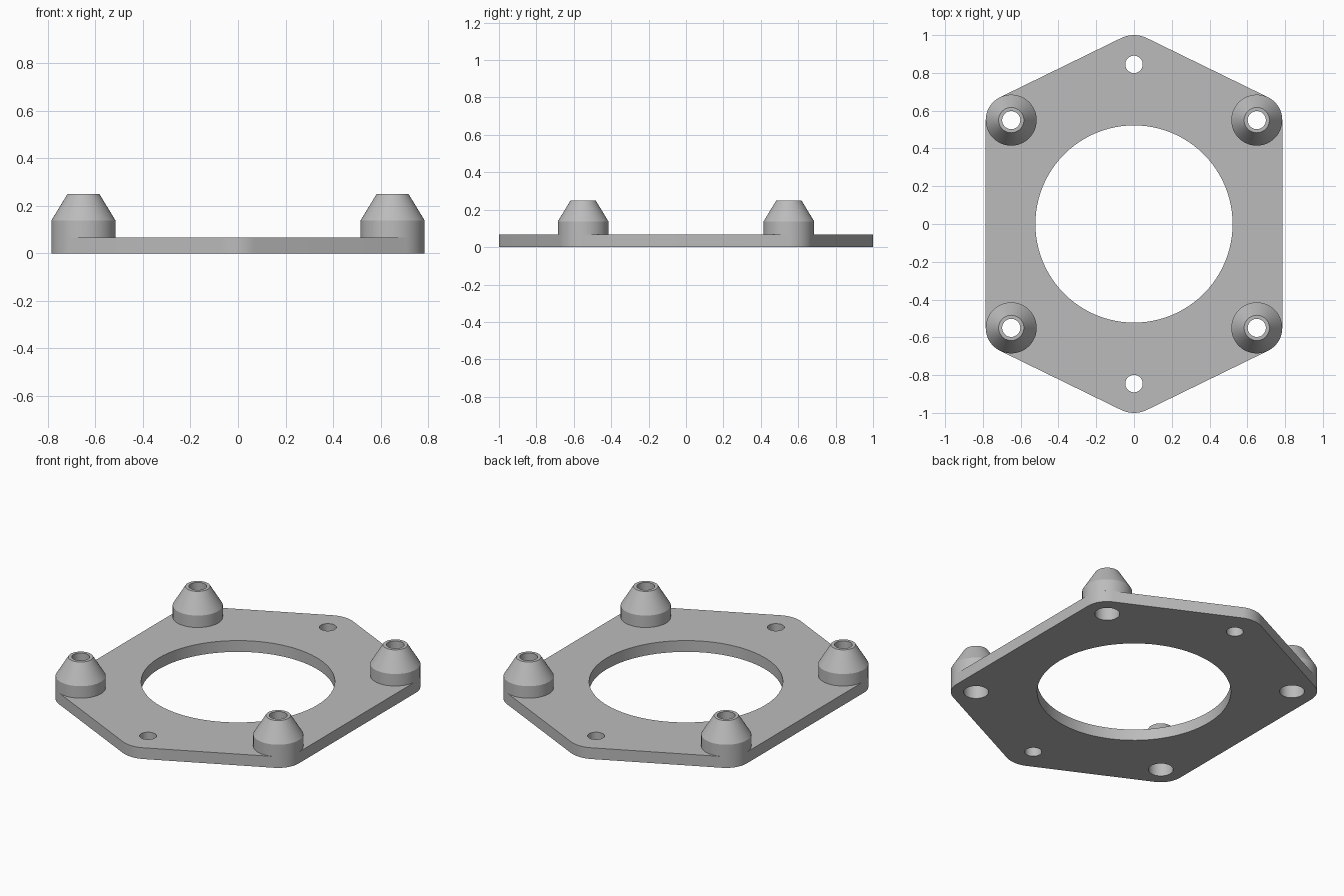
import bpy
import bmesh
from math import sin, cos, radians, pi

if "Cube" in bpy.data.objects:
    bpy.data.objects.remove(bpy.data.objects["Cube"], do_unlink=True)

grey = bpy.data.materials.new("plain_grey")
grey.use_nodes = True
grey.diffuse_color = (0.5, 0.5, 0.5, 1)
grey.node_tree.nodes["Principled BSDF"].inputs["Base Color"].default_value = (0.5, 0.5, 0.5, 1)

THICK = 0.067                       # plate thickness
BOSS_X, BOSS_Y, BOSS_R = 0.65, 0.55, 0.135
TIP_Y, TIP_R = 0.845, 0.155
BORE_R, SCREW_R = 0.067, 0.048
SLOPE = 64                          # normal direction of the slanted edges, degrees


def arc(cx, cy, r, start, end, steps):
    angles = [radians(start + (end - start) * i / steps) for i in range(steps + 1)]
    return [(cx + r * cos(a), cy + r * sin(a)) for a in angles]


def circle(cx, cy, r, steps=48):
    return arc(cx, cy, r, 0, 360, steps)[:-1]


def finish(name, bm):
    bmesh.ops.recalc_face_normals(bm, faces=bm.faces)
    mesh = bpy.data.meshes.new(name)
    bm.to_mesh(mesh)
    bm.free()
    mesh.materials.append(grey)
    obj = bpy.data.objects.new(name, mesh)
    bpy.context.collection.objects.link(obj)
    bpy.ops.object.select_all(action="DESELECT")
    obj.select_set(True)
    bpy.context.view_layer.objects.active = obj
    bpy.ops.object.shade_smooth_by_angle(angle=radians(25))
    return obj


# Plate: rounded hexagon outline with a large opening, two tip holes and four bores
half = (arc(BOSS_X, BOSS_Y, BOSS_R, 0, SLOPE, 12)
        + arc(0, TIP_Y, TIP_R, SLOPE, 180 - SLOPE, 12)
        + arc(-BOSS_X, BOSS_Y, BOSS_R, 180 - SLOPE, 180, 12))
corners = [(sx * BOSS_X, sy * BOSS_Y) for sx in (1, -1) for sy in (1, -1)]
loops = [half + [(-x, -y) for x, y in half], circle(0, 0, 0.522, 96)]
loops += [circle(0, s * TIP_Y, 0.046) for s in (1, -1)]
loops += [circle(x, y, BORE_R) for x, y in corners]

bm = bmesh.new()
for loop in loops:
    verts = [bm.verts.new((x, y, 0)) for x, y in loop]
    for a, b in zip(verts, verts[1:] + verts[:1]):
        bm.edges.new((a, b))
bmesh.ops.triangle_fill(bm, edges=bm.edges[:], use_beauty=True, normal=(0, 0, 1))
top = bmesh.ops.extrude_face_region(bm, geom=bm.faces[:], use_keep_orig=True)["geom"]
bmesh.ops.translate(bm, vec=(0, 0, THICK),
                    verts=[g for g in top if isinstance(g, bmesh.types.BMVert)])
finish("mounting_plate", bm)

# Standoffs: turned profile with a conical top and a stepped bore
profile = [(BOSS_R, THICK), (BOSS_R, 0.138), (0.067, 0.25), (SCREW_R, 0.25),
           (SCREW_R, 0.14), (BORE_R, 0.14), (BORE_R, THICK)]
for x, y in corners:
    bm = bmesh.new()
    verts = [bm.verts.new((r, 0, z)) for r, z in profile]
    edges = [bm.edges.new(pair) for pair in zip(verts, verts[1:])]
    bmesh.ops.spin(bm, geom=verts + edges, cent=(0, 0, 0), axis=(0, 0, 1),
                   angle=2 * pi, steps=48, use_merge=True)
    bmesh.ops.remove_doubles(bm, verts=bm.verts, dist=0.0001)
    name = ("back_" if y > 0 else "front_") + ("left" if x > 0 else "right") + "_standoff"
    finish(name, bm).location = (x, y, 0)
